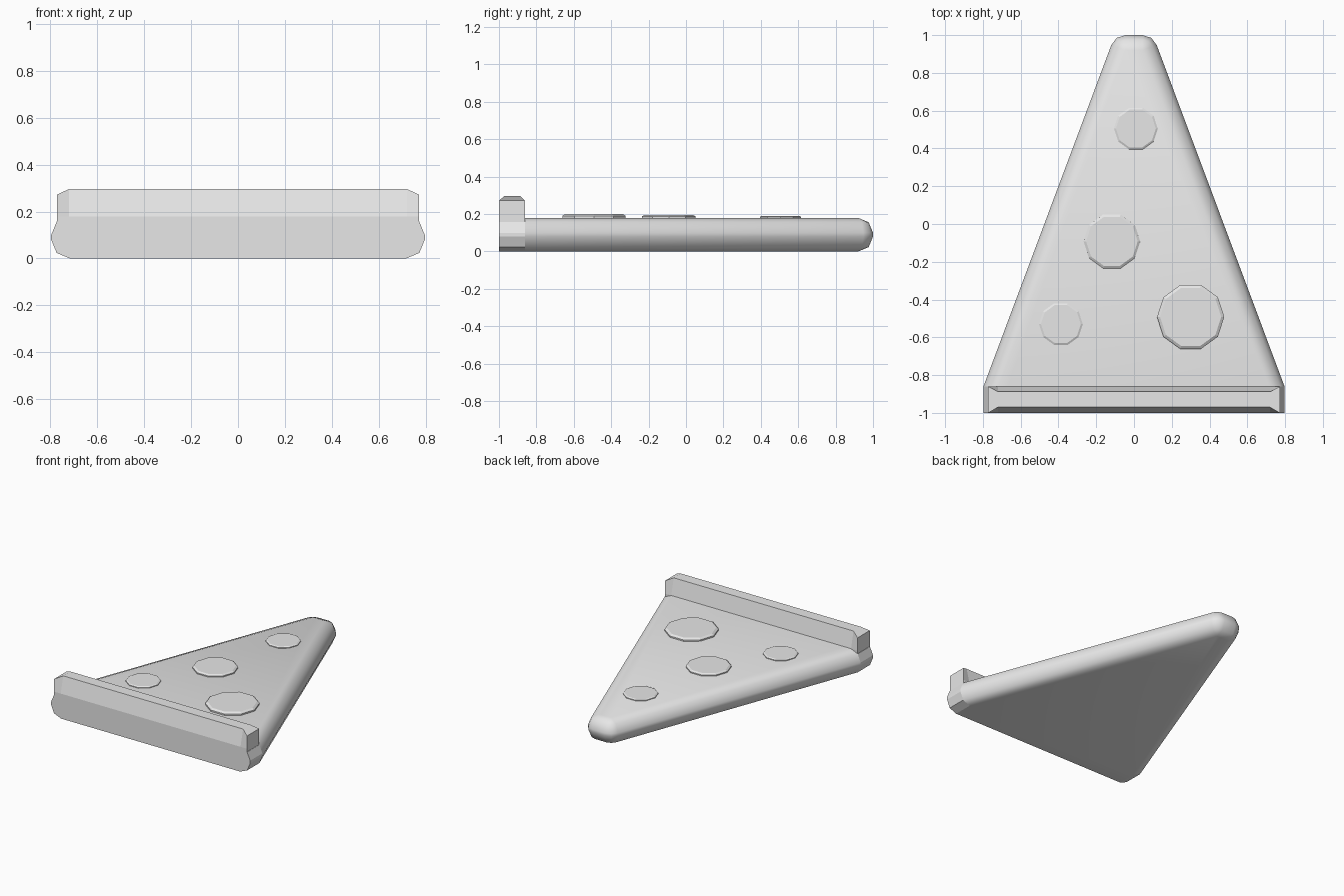
import bpy, bmesh, math

cube = bpy.data.objects.get("Cube")
if cube:
    bpy.data.objects.remove(cube, do_unlink=True)

# One plain grey for every part
grey = bpy.data.materials.new("plain_grey")
grey.use_nodes = True
colour = (0.8, 0.8, 0.8, 1)
grey.diffuse_color = colour
grey.node_tree.nodes["Principled BSDF"].inputs["Base Color"].default_value = colour


def loft(name, rings):
    """Skin a stack of closed rings and cap both ends."""
    bm = bmesh.new()
    loops = [[bm.verts.new(p) for p in ring] for ring in rings]
    n = len(loops[0])
    for low, high in zip(loops, loops[1:]):
        for i in range(n):
            j = (i + 1) % n
            bm.faces.new((low[i], low[j], high[j], high[i]))
    bm.faces.new(loops[0][::-1])
    bm.faces.new(loops[-1])
    bmesh.ops.remove_doubles(bm, verts=bm.verts, dist=0.0005)
    bmesh.ops.recalc_face_normals(bm, faces=bm.faces)
    mesh = bpy.data.meshes.new(name)
    bm.to_mesh(mesh)
    bm.free()
    mesh.materials.append(grey)
    obj = bpy.data.objects.new(name, mesh)
    bpy.context.collection.objects.link(obj)
    return obj


# Wedge slab: rounded rim on the long sides and tip, straight front end
HEIGHT, RIM = 0.18, 0.08
FRONT, JOIN, HALF = -1.0, -0.86, 0.797


def slab_ring(inset, z):
    r = RIM - inset
    right = [(HALF - inset, FRONT), (HALF - inset, JOIN)]
    for degrees in (20.6, 55, 90):
        a = math.radians(degrees)
        right.append((0.045 + r * math.cos(a), 0.92 + r * math.sin(a)))
    return [(x, y, z) for x, y in right] + [(-x, y, z) for x, y in reversed(right)]


rim = [(RIM * (1 - math.sin(a)), RIM * (1 - math.cos(a)))
       for a in (0, math.pi / 4, math.pi / 2)]
rings = [slab_ring(d, z) for d, z in rim]
rings += [slab_ring(d, HEIGHT - z) for d, z in reversed(rim)]
slab = loft("slice_body", rings)
bpy.ops.object.select_all(action="DESELECT")
slab.select_set(True)
bpy.context.view_layer.objects.active = slab
bpy.ops.object.shade_smooth_by_angle(angle=math.radians(50))
# The straight front band keeps flat facets
for face in slab.data.polygons:
    if face.center.y < JOIN + 0.01:
        face.use_smooth = False


# Raised crust: upright ends, faces leaning in to a narrower top
def box_ring(x, y0, y1, z, z_end=None):
    ze = z if z_end is None else z_end
    return [(-x, y0, ze), (-0.72, y0, z), (0.72, y0, z), (x, y0, ze),
            (x, y1, ze), (0.72, y1, z), (-0.72, y1, z), (-x, y1, ze)]


loft("crust_ridge", [
    box_ring(0.772, FRONT, JOIN, 0.15),
    box_ring(0.772, FRONT, JOIN, 0.18),
    [(-0.772, FRONT, 0.272), (-0.72, -0.97, 0.297), (0.72, -0.97, 0.297),
     (0.772, FRONT, 0.272), (0.772, JOIN, 0.272), (0.72, -0.888, 0.297),
     (-0.72, -0.888, 0.297), (-0.772, JOIN, 0.272)],
])


# Round toppings: ten-sided discs with a bevelled upper edge
def topping(name, x, y, radius, top):
    def ring(r, z):
        return [(x + r * math.cos(math.tau * i / 10),
                 y + r * math.sin(math.tau * i / 10), z) for i in range(10)]
    bevel = radius * 0.09
    loft(name, [ring(radius, 0.16), ring(radius, (HEIGHT + top) / 2),
                ring(radius - bevel, top)])


topping("tip_topping", 0.01, 0.505, 0.116, 0.19)
topping("middle_topping", -0.117, -0.092, 0.15, 0.196)
topping("left_topping", 0.3, -0.492, 0.178, 0.2)
topping("right_topping", -0.387, -0.53, 0.116, 0.19)
